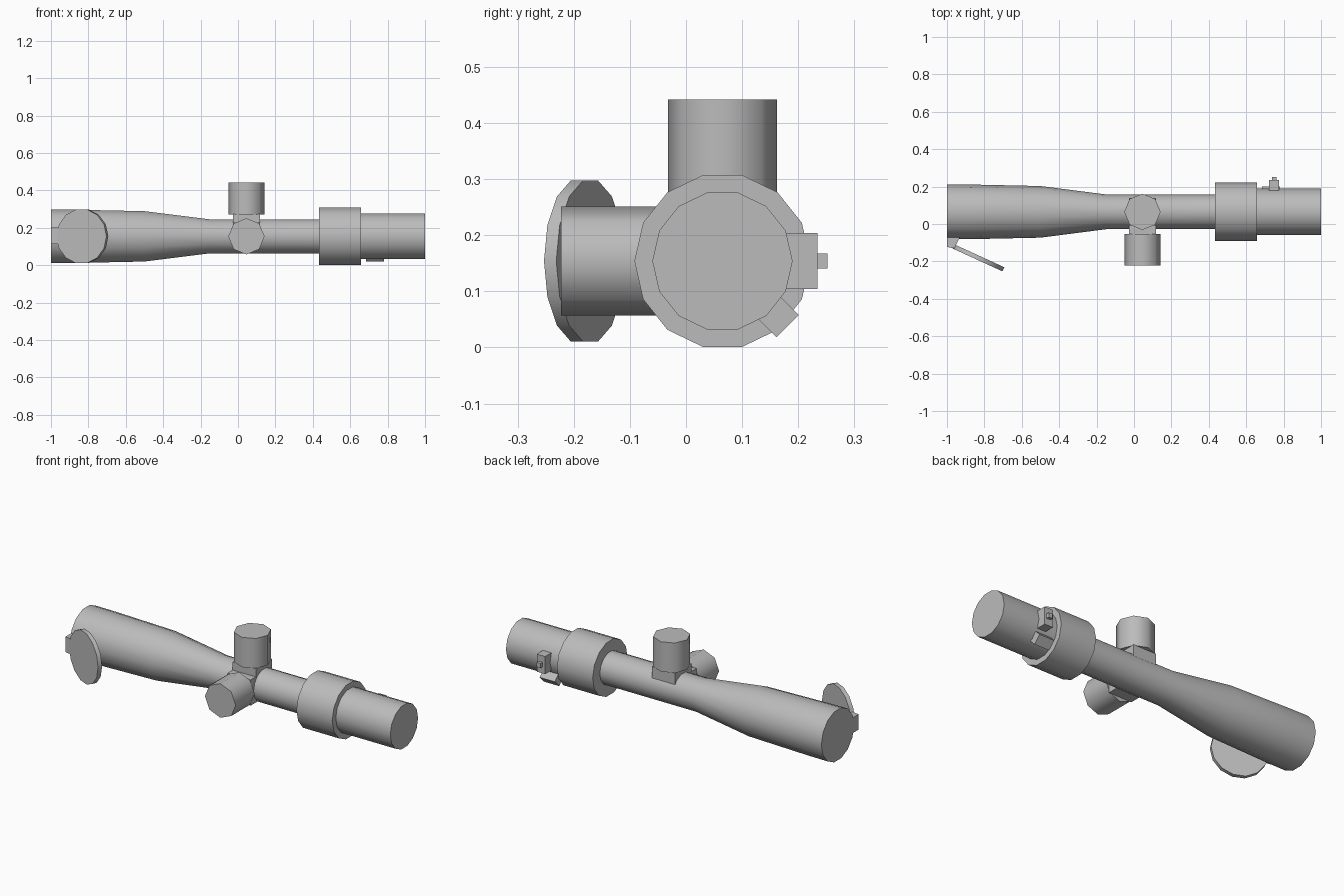
import bpy, bmesh, math
from mathutils import Vector, Matrix

if "Cube" in bpy.data.objects:
    bpy.data.objects.remove(bpy.data.objects["Cube"])

AY, AZ = 0.065, 0.154          # optical axis
TX = 0.045                     # turret position along the tube

grey = bpy.data.materials.new("neutral grey")
grey.use_nodes = True
grey.diffuse_color = (0.5, 0.5, 0.5, 1)
grey.node_tree.nodes["Principled BSDF"].inputs["Base Color"].default_value = (0.5, 0.5, 0.5, 1)


def finish(name, bm, smooth=False):
    bmesh.ops.recalc_face_normals(bm, faces=bm.faces)
    mesh = bpy.data.meshes.new(name)
    bm.to_mesh(mesh)
    bm.free()
    mesh.materials.append(grey)
    ob = bpy.data.objects.new(name, mesh)
    bpy.context.collection.objects.link(ob)
    if smooth:
        bpy.ops.object.select_all(action='DESELECT')
        ob.select_set(True)
        bpy.context.view_layer.objects.active = ob
        bpy.ops.object.shade_smooth_by_angle(angle=math.radians(50))
    return ob


def lathe(name, profile, sides, origin, axis, start):
    """Closed turned solid: profile is (distance along axis, radius)."""
    axis, start = Vector(axis).normalized(), Vector(start).normalized()
    side = axis.cross(start)
    bm = bmesh.new()
    rings = []
    for d, r in profile:
        ring = []
        for i in range(sides):
            a = math.tau * i / sides
            ring.append(bm.verts.new(Vector(origin) + axis * d
                                     + r * (start * math.cos(a) + side * math.sin(a))))
        rings.append(ring)
    for lo, hi in zip(rings, rings[1:]):
        for i in range(sides):
            j = (i + 1) % sides
            bm.faces.new((lo[i], lo[j], hi[j], hi[i]))
    bm.faces.new(rings[0])
    bm.faces.new(rings[-1])
    return finish(name, bm, True)


def box(name, lo, hi, roll=0):
    """Box relative to the optical axis, rolled around it."""
    lo, hi = Vector(lo), Vector(hi)
    bm = bmesh.new()
    bmesh.ops.create_cube(bm, size=1)
    bmesh.ops.scale(bm, vec=hi - lo, verts=bm.verts)
    bmesh.ops.translate(bm, vec=(lo + hi) / 2, verts=bm.verts)
    bm.transform(Matrix.Translation((0, AY, AZ)) @ Matrix.Rotation(roll, 4, 'X'))
    return finish(name, bm)


# Main tube, flared objective, magnification ring and eyepiece
lathe("scope_body",
      [(-1, 0.147), (-0.87, 0.146), (-0.5, 0.138), (-0.15, 0.093), (0.432, 0.093),
       (0.432, 0.157), (0.657, 0.157), (0.657, 0.125), (1, 0.125)],
      14, (0, AY, AZ), (1, 0, 0), (0, 1, 0))

# Turrets: square base and eight-sided knob, above and in front
for name, axis, roll in (("top", (0, 0, 1), 0), ("front", (0, -1, 0), math.pi / 2)):
    box(name + "_turret_base", (TX - 0.073, -0.073, 0), (TX + 0.073, 0.073, 0.119), roll)
    lathe(name + "_turret_knob", [(0.118, 0.097), (0.288, 0.097)], 8,
          (TX, AY, AZ), axis, (1, 0, 0))

# Swung-open lens cap and its hinge block
swing = math.radians(24.6)
lathe("lens_cap", [(-0.012, 0.147), (0.012, 0.147)], 14, (-0.832, -0.181, AZ),
      (-math.sin(swing), -math.cos(swing), 0), (math.cos(swing), -math.sin(swing), 0))
bm = bmesh.new()
outline = [(-1, -0.03), (-0.92, -0.03), (-0.93, -0.07), (-0.96, -0.13), (-1, -0.123)]
base = bm.faces.new([bm.verts.new((x, y, 0.113)) for x, y in outline])
grown = bmesh.ops.extrude_face_region(bm, geom=[base], use_keep_orig=True)
bmesh.ops.translate(bm, vec=(0, 0, 0.087),
                    verts=[v for v in grown["geom"] if isinstance(v, bmesh.types.BMVert)])
finish("cap_hinge", bm)

# Control block with push pin, and angled block below it, on the back of the eyepiece
box("control_block", (0.722, 0.1, -0.05), (0.775, 0.169, 0.05))
box("control_pin", (0.738, 0.169, -0.013), (0.763, 0.187, 0.013))
box("angled_block", (0.685, 0.1, -0.028), (0.78, 0.164, 0.028), -math.pi / 4)
